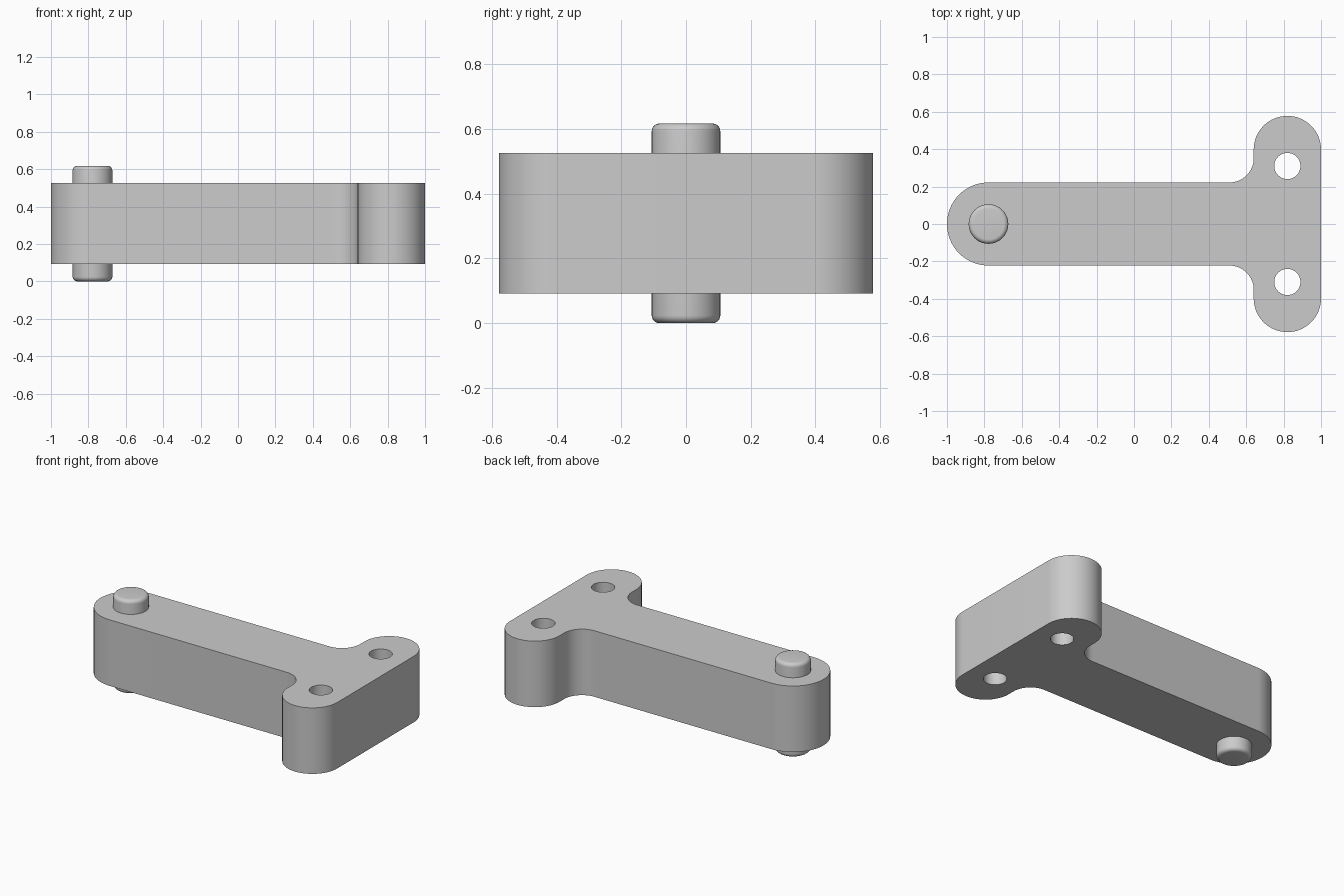
import bpy
import bmesh
from math import radians, sin, cos, pi
from mathutils import Vector

cube = bpy.data.objects.get("Cube")
if cube:
    bpy.data.objects.remove(cube, do_unlink=True)

grey = bpy.data.materials.new("plain grey")
grey.use_nodes = True
colour = (0.6, 0.6, 0.6, 1)
grey.diffuse_color = colour
grey.node_tree.nodes["Principled BSDF"].inputs["Base Color"].default_value = colour

BOTTOM, TOP = 0.092, 0.526
PIN_X = -0.778
LOBE_X, LOBE_Y, LOBE_R = 0.82, 0.398, 0.18
HALF_WIDTH, FILLET = 0.222, 0.13
HOLE_Y, HOLE_R = 0.31, 0.07


def arc(cx, cy, r, start, end, steps=16):
    """Points along an arc, angles in degrees."""
    angles = [radians(start + (end - start) * i / steps) for i in range(steps + 1)]
    return [(cx + r * cos(a), cy + r * sin(a)) for a in angles]


def finish(bm, name):
    """Turn a bmesh into a smooth-shaded object with crisp edges."""
    bmesh.ops.recalc_face_normals(bm, faces=bm.faces)
    mesh = bpy.data.meshes.new(name)
    bm.to_mesh(mesh)
    bm.free()
    mesh.materials.append(grey)
    obj = bpy.data.objects.new(name, mesh)
    bpy.context.collection.objects.link(obj)
    bpy.ops.object.select_all(action='DESELECT')
    obj.select_set(True)
    bpy.context.view_layer.objects.active = obj
    bpy.ops.object.shade_smooth_by_angle(angle=radians(30))
    return obj


# T-shaped arm: half outline from the head's flat end to the rounded tip
half = arc(LOBE_X, LOBE_Y, LOBE_R, 0, 180, 32)
half += arc(LOBE_X - LOBE_R - FILLET, HALF_WIDTH + FILLET, FILLET, 0, -90)
half += arc(PIN_X, 0, HALF_WIDTH, 90, 180, 20)
outline = half + [(x, -y) for x, y in reversed(half[:-1])]
holes = [arc(LOBE_X, side * HOLE_Y, HOLE_R, 0, 360, 32)[:-1] for side in (1, -1)]

bm = bmesh.new()
edges = []
for loop in [outline] + holes:
    verts = [bm.verts.new((x, y, BOTTOM)) for x, y in loop]
    edges += [bm.edges.new((verts[i - 1], verts[i])) for i in range(len(verts))]
bmesh.ops.triangle_fill(bm, edges=edges, use_beauty=True, normal=(0, 0, 1))
raised = bmesh.ops.extrude_face_region(bm, geom=bm.faces[:], use_keep_orig=True)
top_verts = [g for g in raised["geom"] if isinstance(g, bmesh.types.BMVert)]
bmesh.ops.translate(bm, vec=(0, 0, TOP - BOTTOM), verts=top_verts)
finish(bm, "arm")

# Pivot pin: lathed profile with rounded rims
PIN_R, PIN_H, RIM = 0.106, 0.617, 0.024
profile = [(0, 0)] + arc(PIN_R - RIM, RIM, RIM, -90, 0, 6)
profile += arc(PIN_R - RIM, PIN_H - RIM, RIM, 0, 90, 6) + [(0, PIN_H)]
bm = bmesh.new()
verts = [bm.verts.new((r, 0, z)) for r, z in profile]
line = [bm.edges.new(pair) for pair in zip(verts, verts[1:])]
bmesh.ops.spin(bm, geom=verts + line, cent=(0, 0, 0), axis=(0, 0, 1),
               angle=2 * pi, steps=48)
bmesh.ops.remove_doubles(bm, verts=bm.verts, dist=0.0005)
pin = finish(bm, "pivot_pin")
pin.location = Vector((PIN_X, 0, 0))
